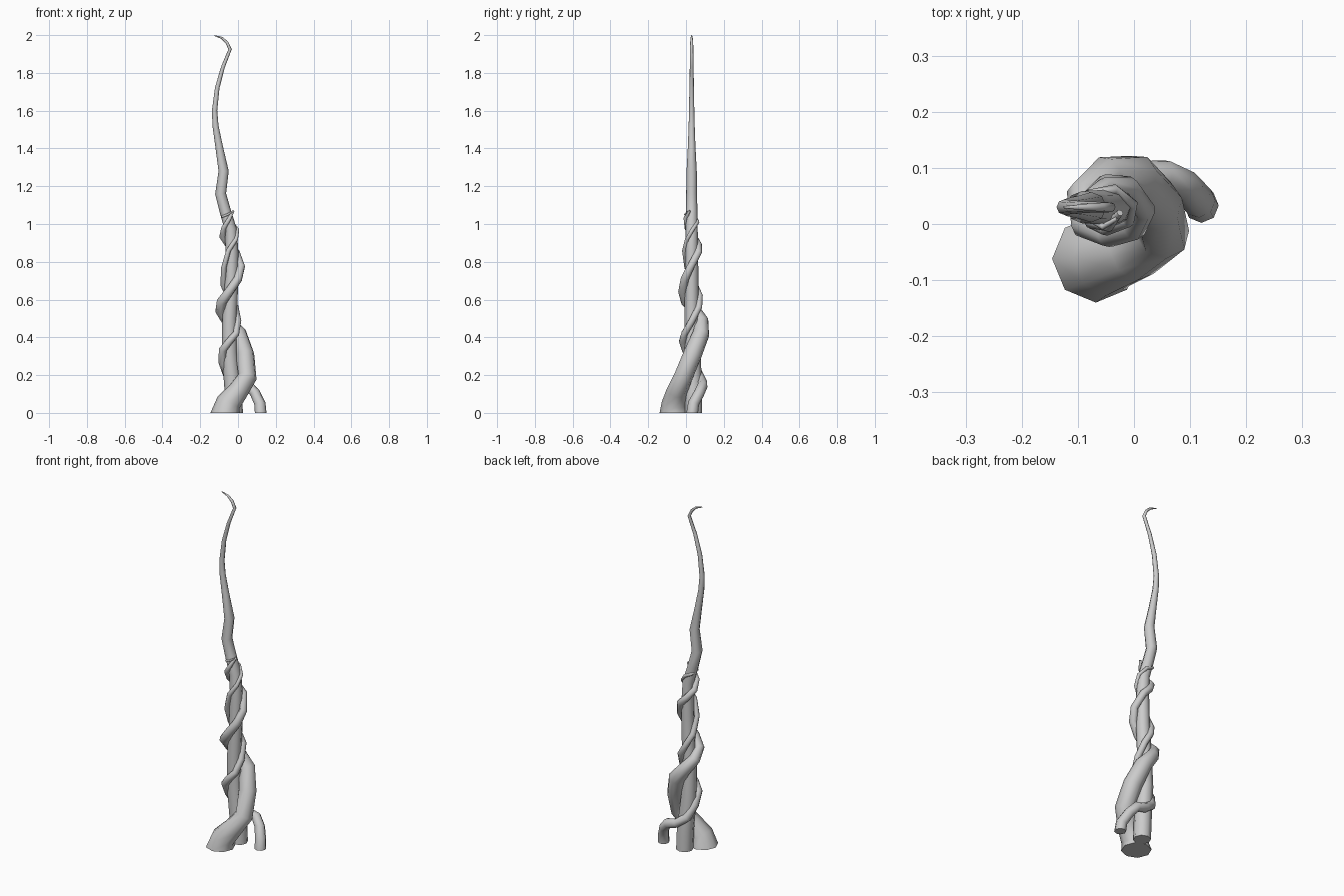
import bpy, bmesh, math
from mathutils import Vector


def tube(name, pts, sides=8):
    """Tapered tube through (x, y, z, radius) points; first ring lies flat on the ground."""
    P = [Vector(p[:3]) for p in pts]
    n = len(P)
    tangents = []
    for i in range(n):
        a = (P[i] - P[i - 1]).normalized() if i else Vector((0, 0, 1))
        b = (P[i + 1] - P[i]).normalized() if i < n - 1 else a
        tangents.append((a + b).normalized() if i else Vector((0, 0, 1)))
    bm = bmesh.new()
    rings = []
    u = Vector((1, 0, 0))
    for i, t in enumerate(tangents):
        u = (u - t * u.dot(t)).normalized()
        v = t.cross(u)
        ring = []
        for k in range(sides):
            ang = 2 * math.pi * k / sides
            ring.append(bm.verts.new(P[i] + (u * math.cos(ang) + v * math.sin(ang)) * pts[i][3]))
        rings.append(ring)
    for r0, r1 in zip(rings, rings[1:]):
        for k in range(sides):
            j = (k + 1) % sides
            bm.faces.new((r0[k], r0[j], r1[j], r1[k]))
    bm.faces.new(rings[0][::-1])
    bm.faces.new(rings[-1])
    me = bpy.data.meshes.new(name)
    bm.to_mesh(me)
    bm.free()
    ob = bpy.data.objects.new(name, me)
    bpy.context.collection.objects.link(ob)
    bpy.ops.object.select_all(action='DESELECT')
    ob.select_set(True)
    bpy.context.view_layer.objects.active = ob
    bpy.ops.object.shade_smooth_by_angle(angle=math.radians(50))
    return ob


# central stem with hooked tip
tube("main_stem", [
    (-0.02, 0.04, 0.0, .046), (-0.025, 0.04, 0.12, .046), (-0.045, 0.035, 0.32, .042),
    (-0.045, 0.03, 0.5, .038), (-0.035, 0.03, 0.68, .036), (-0.032, 0.03, 0.85, .034),
    (-0.038, 0.03, 0.97, .032), (-0.068, 0.03, 1.07, .03), (-0.092, 0.03, 1.16, .029),
    (-0.076, 0.03, 1.28, .027), (-0.1, 0.03, 1.41, .02), (-0.119, 0.03, 1.52, .016),
    (-0.124, 0.03, 1.6, .014), (-0.11, 0.03, 1.72, .012), (-0.08, 0.03, 1.83, .010),
    (-0.042, 0.03, 1.925, .009), (-0.058, 0.03, 1.96, .008), (-0.085, 0.03, 1.985, .006),
    (-0.125, 0.03, 1.998, .002)])

# thick vine with swollen foot
tube("thick_vine", [
    (-0.068, -0.062, 0.0, .078), (-0.05, -0.062, 0.055, .066), (0.0, -0.048, 0.115, .055),
    (0.05, -0.015, 0.19, .05), (0.037, 0.035, 0.31, .05), (0.002, 0.08, 0.42, .045),
    (-0.05, 0.085, 0.485, .036), (-0.09, 0.05, 0.54, .031), (-0.085, 0.0, 0.59, .028),
    (-0.045, -0.018, 0.645, .024), (0.0, -0.006, 0.71, .023), (0.017, 0.025, 0.775, .021),
    (-0.01, 0.065, 0.85, .02), (-0.05, 0.065, 0.89, .019), (-0.082, 0.04, 0.935, .018),
    (-0.075, 0.005, 0.98, .014), (-0.045, -0.003, 1.03, .011), (-0.025, 0.02, 1.07, .006)])

# thin vine rooted to one side
tube("thin_vine", [
    (0.12, 0.033, 0.0, .031), (0.116, 0.04, 0.05, .03), (0.09, 0.07, 0.105, .028),
    (0.055, 0.088, 0.145, .027), (0.0, 0.088, 0.16, .025), (-0.055, 0.068, 0.2, .025),
    (-0.08, 0.035, 0.27, .024), (-0.08, 0.0, 0.335, .022), (-0.045, -0.018, 0.38, .02),
    (-0.01, -0.008, 0.42, .018), (0.0, 0.03, 0.485, .018), (-0.015, 0.068, 0.56, .018),
    (-0.05, 0.072, 0.62, .017), (-0.077, 0.045, 0.68, .017), (-0.075, 0.005, 0.77, .014),
    (-0.05, -0.008, 0.86, .013), (-0.01, 0.005, 0.92, .011), (-0.003, 0.035, 0.97, .01),
    (-0.035, 0.062, 1.01, .009), (-0.078, 0.055, 1.03, .008), (-0.082, 0.012, 1.04, .007),
    (-0.055, -0.005, 1.05, .006), (-0.03, 0.01, 1.065, .004)])
